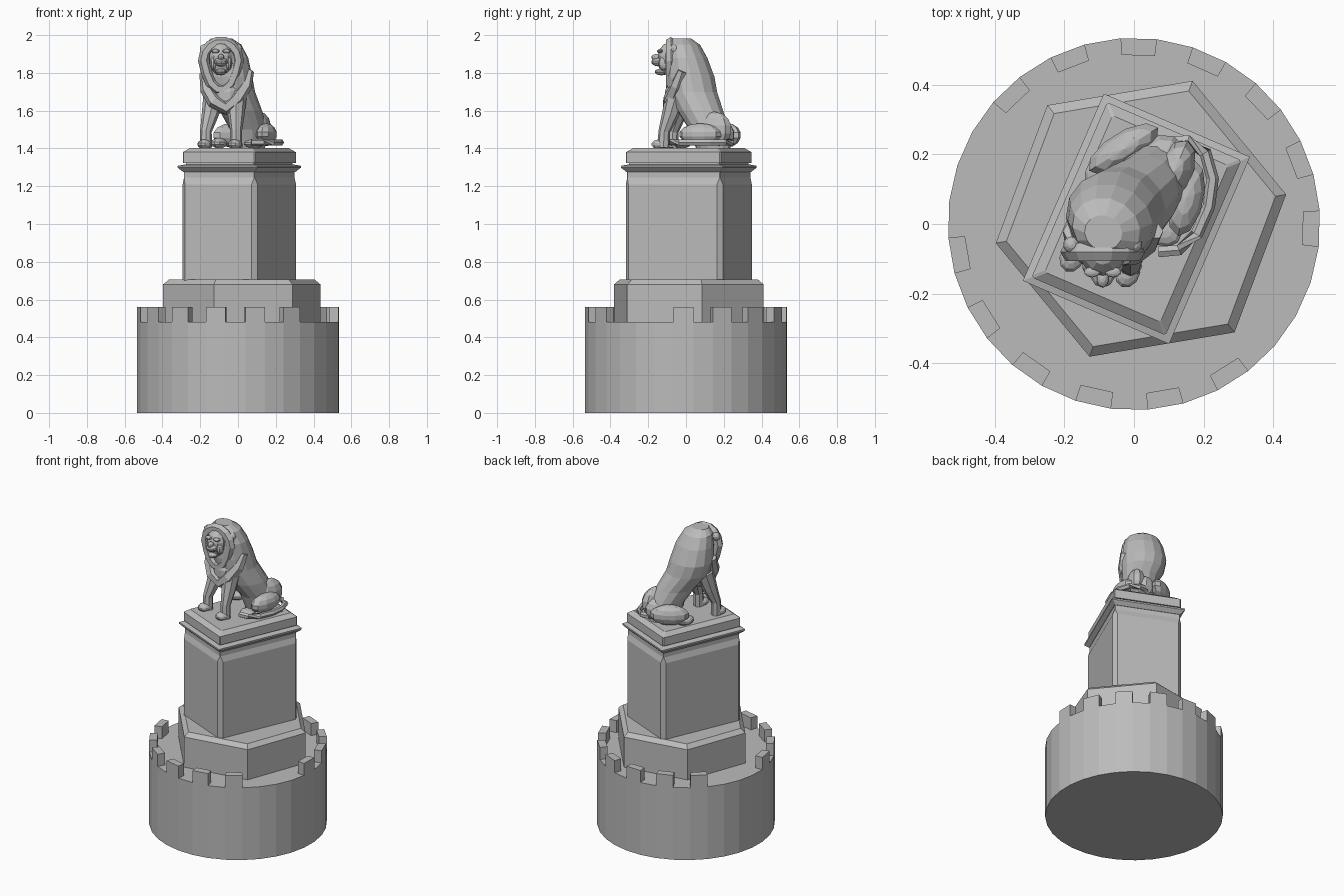
import bpy, bmesh, math
from mathutils import Vector, Matrix

if "Cube" in bpy.data.objects:
    bpy.data.objects.remove(bpy.data.objects["Cube"])

stone = bpy.data.materials.new("grey stone")
stone.diffuse_color = (0.5, 0.5, 0.5, 1)
stone.use_nodes = True
stone.node_tree.nodes["Principled BSDF"].inputs["Base Color"].default_value = stone.diffuse_color
TURN = math.radians(-23.4)          # pedestal and statue heading


def finish(name, bm):
    bmesh.ops.recalc_face_normals(bm, faces=bm.faces)
    me = bpy.data.meshes.new(name)
    bm.to_mesh(me)
    bm.free()
    me.materials.append(stone)
    ob = bpy.data.objects.new(name, me)
    bpy.context.collection.objects.link(ob)
    return ob


def skin(name, rings, closed=False):
    """Join rings of points into a solid."""
    bm = bmesh.new()
    vs = [[bm.verts.new(p) for p in r] for r in rings]
    n = len(vs[0])
    pairs = list(zip(vs, vs[1:])) + ([(vs[-1], vs[0])] if closed else [])
    for a, b in pairs:
        for i in range(n):
            j = (i + 1) % n
            bm.faces.new((a[i], a[j], b[j], b[i]))
    if not closed:
        bm.faces.new(vs[0])
        bm.faces.new(vs[-1])
    return finish(name, bm)


def polygon(cx, cy, z, r, n, start):
    return [(cx + r * math.cos(start + 2 * math.pi * i / n),
             cy + r * math.sin(start + 2 * math.pi * i / n), z) for i in range(n)]


def limb(name, pts, sides=8, closed=False):
    """Tube through (x, y, z, radius) points."""
    rings, n = [], len(pts)
    for i, p in enumerate(pts):
        a = pts[i - 1] if (i or closed) else p
        b = pts[(i + 1) % n] if (i < n - 1 or closed) else p
        q = (Vector(b[:3]) - Vector(a[:3])).normalized()
        up = Vector((0, 1, 0)) if abs(q.y) < 0.75 else Vector((0, 0, 1))
        u = q.cross(up).normalized()
        v = q.cross(u)
        rings.append([Vector(p[:3]) + p[3] * (math.cos(t) * u + math.sin(t) * v)
                      for t in (2 * math.pi * k / sides for k in range(sides))])
    return skin(name, rings, closed)


def lump(name, loc, size, turn=0.0, tilt=0.0):
    """Low-poly ellipsoid, turned about z after tilting about x."""
    bm = bmesh.new()
    m = (Matrix.Translation(loc) @ Matrix.Rotation(turn, 4, 'Z')
         @ Matrix.Rotation(tilt, 4, 'X') @ Matrix.Diagonal((*size, 1)))
    bmesh.ops.create_uvsphere(bm, u_segments=10, v_segments=7, radius=1, matrix=m)
    return finish(name, bm)


# Round tower with battlements
R, INNER, SEG = 0.535, 0.487, math.radians(11.25)
START = math.radians(-7.1)
skin("tower_wall", [polygon(0, 0, z, r, 32, START)
                    for z, r in ((0, R), (0.48, R), (0.48, INNER))])
for k in list(range(0, 13, 2)) + list(range(17, 28, 2)):
    a, b = START + k * SEG, START + (k + 1) * SEG
    skin("merlon", [[(r * math.cos(t), r * math.sin(t), z)
                     for r, t in ((INNER, a), (R, a), (R, b), (INNER, b))]
                    for z in (0.475, 0.56)])

# Six-sided plinth with a bevelled top edge
skin("plinth", [polygon(0.02, 0.015, z, r, 6, math.radians(9.5))
                for z, r in ((0.47, 0.423), (0.68, 0.423), (0.705, 0.392))])


# Rectangular pedestal: (height, inset, corner cut)
def block_ring(z, d, c):
    x, y = 0.226 - d, 0.29 - d
    rot = Matrix.Rotation(TURN, 3, 'Z')
    loc = [(x, c - y), (x, y - c), (x - c, y), (c - x, y),
           (-x, y - c), (-x, c - y), (c - x, -y), (x - c, -y)]
    return [rot @ Vector((p, q, z)) + Vector((0.007, 0.015, 0)) for p, q in loc]


skin("pedestal", [block_ring(*s) for s in (
    (0.70, 0.010, 0.024), (1.21, 0.010, 0.024), (1.245, 0.022, 0.002),
    (1.275, 0.022, 0.002))])
skin("cornice", [block_ring(*s) for s in (
    (1.275, 0.020, 0.001), (1.298, -0.003, 0.001), (1.308, -0.003, 0.001),
    (1.316, 0.03, 0.001), (1.325, 0.03, 0.001))])
skin("top_slab", [block_ring(*s) for s in (
    (1.324, 0.016, 0.006), (1.38, 0.016, 0.006), (1.402, 0.045, 0.006))])

# Seated lion: body as stacked ovals (z, x, y, half width, half depth)
body = ((1.40, .065, .145, .075, .095), (1.50, .055, .125, .095, .11),
        (1.60, .015, .075, .11, .125), (1.70, -.04, .035, .13, .132),
        (1.78, -.06, .022, .137, .13), (1.88, -.068, .005, .125, .107),
        (1.95, -.08, -.012, .10, .085), (1.983, -.088, -.025, .055, .05))
rings = []
for z, x, y, w, d in body:
    ring = []
    for k in range(14):
        t = 2 * math.pi * k / 14
        p = Matrix.Rotation(TURN, 2) @ Vector((w * math.cos(t), d * math.sin(t)))
        ring.append((x + p.x, y + p.y, z))
    rings.append(ring)
skin("lion_body", rings)

# Mane: a loop around the face and a hanging ruff on the chest
loop = []
for k in range(14):
    t = 2 * math.pi * k / 14
    s = math.sin(t)
    loop.append((-.09 + .092 * math.cos(t) * (1 if s > -.2 else .9),
                 -.08, 1.865 + (.098 if s > 0 else .155) * s, .03))
limb("mane_loop", loop, 6, True)
limb("mane_ruff", [(-.18, -.02, 1.80, .025), (-.165, -.06, 1.71, .035),
                   (-.125, -.085, 1.65, .04), (-.065, -.09, 1.615, .038),
                   (-.01, -.08, 1.66, .042), (.04, -.05, 1.73, .035),
                   (.06, -.02, 1.81, .025)], 6)
lump("chest", (-.07, -.035, 1.68), (.10, .075, .10), TURN)

# Head
lump("face", (-.09, -.09, 1.872), (.066, .062, .088))
lump("muzzle", (-.09, -.142, 1.858), (.037, .042, .024))
lump("nose", (-.09, -.158, 1.882), (.018, .026, .018))
lump("jaw", (-.09, -.13, 1.805), (.03, .036, .018))
for s in (-1, 1):
    lump("brow", (-.09 + s * .03, -.138, 1.915), (.024, .016, .011))
    lump("cheek", (-.09 + s * .04, -.118, 1.85), (.02, .028, .035))
    lump("ear", (-.09 + s * .09, -.06, 1.925), (.024, .025, .026))

# Front legs and paws
for x0, y0, x1, y1 in ((-.125, -.015, -.17, -.07), (-.01, -.05, -.01, -.115)):
    limb("front_leg", [(x0, y0, 1.69, .058),
                       ((x0 + x1) / 2, (y0 + y1) / 2, 1.58, .045),
                       (x1, y1, 1.49, .031), (x1, y1 - .005, 1.405, .033)])
    lump("front_paw", (x1 - .008, y1 - .025, 1.422), (.036, .046, .026), TURN)

# Haunches and hind feet on both sides
lump("right_haunch", (.15, .075, 1.475), (.052, .115, .058), math.radians(-12))
lump("right_hip", (.115, .15, 1.50), (.055, .10, .095), TURN)
lump("right_foot", (.085, -.02, 1.425), (.055, .045, .024), TURN)
lump("left_haunch", (-.03, .215, 1.47), (.05, .12, .065), math.radians(-58))
lump("left_foot", (-.10, .15, 1.428), (.04, .06, .028), TURN)
lump("rump", (.085, .185, 1.47), (.07, .075, .075), TURN)

# Tail curling round the right side, lying on the slab
tail = ((.10, .235), (.155, .24), (.205, .205), (.226, .13), (.215, .05),
        (.18, -.03), (.13, -.075), (.07, -.08))
limb("tail", [(x, y, 1.432, .018) for x, y in tail], 6)
